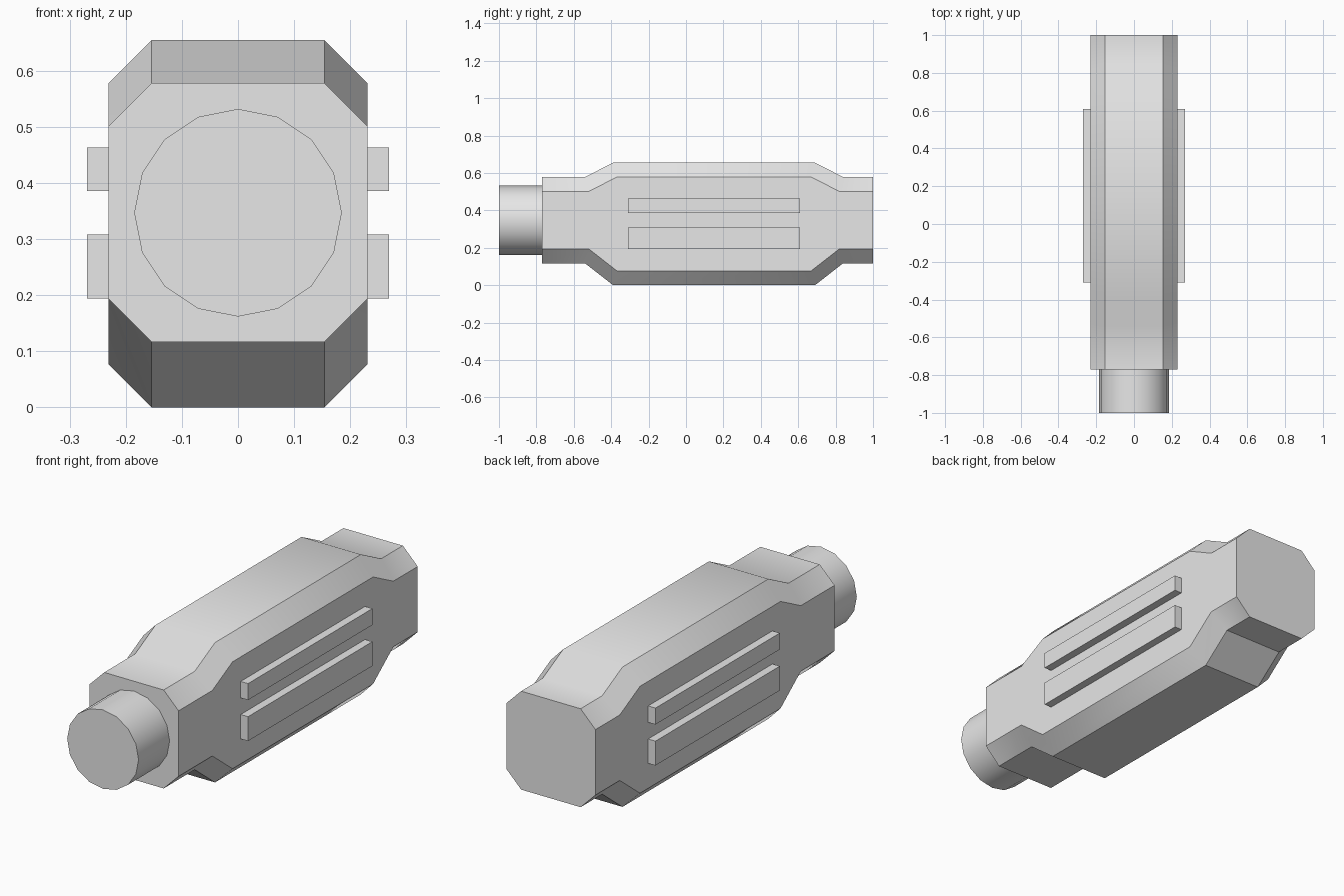
import bpy
import bmesh
import math

cube = bpy.data.objects.get("Cube")
if cube:
    bpy.data.objects.remove(cube, do_unlink=True)

grey = bpy.data.materials.new("light_grey")
grey.use_nodes = True
grey.diffuse_color = (0.8, 0.8, 0.8, 1)
grey.node_tree.nodes["Principled BSDF"].inputs["Base Color"].default_value = (0.8, 0.8, 0.8, 1)

HALF_WIDTH = 0.231
FLAT_HALF = 0.154
CHAMFER = 0.077
AXIS_Z = 0.347


def finish(obj, name):
    """Name a part, colour it and smooth its shallow edges."""
    obj.name = name
    obj.data.name = name
    obj.data.materials.append(grey)
    bpy.ops.object.select_all(action="DESELECT")
    obj.select_set(True)
    bpy.context.view_layer.objects.active = obj
    bpy.ops.object.shade_smooth_by_angle(angle=math.radians(30))


def box(name, low, high):
    bpy.ops.mesh.primitive_cube_add(size=1)
    obj = bpy.context.object
    for v in obj.data.vertices:
        v.co = [a if c < 0 else b for c, a, b in zip(v.co, low, high)]
    finish(obj, name)


# Chamfered body: (flat y, chamfer y, bottom z, top z) at each station
stations = [
    (-0.77, -0.77, 0.117, 0.578),
    (-0.54, -0.52, 0.117, 0.578),
    (-0.39, -0.37, 0.0, 0.655),
    (0.69, 0.67, 0.0, 0.655),
    (0.84, 0.82, 0.117, 0.578),
    (1.0, 1.0, 0.117, 0.578),
]
bm = bmesh.new()
rings = []
for y, yc, low, high in stations:
    right_side = [(FLAT_HALF, y, low), (HALF_WIDTH, yc, low + CHAMFER),
                  (HALF_WIDTH, yc, high - CHAMFER), (FLAT_HALF, y, high)]
    left_side = [(-px, py, pz) for px, py, pz in reversed(right_side)]
    rings.append([bm.verts.new(p) for p in right_side + left_side])
for a, b in zip(rings, rings[1:]):
    for i in range(len(a)):
        j = (i + 1) % len(a)
        bm.faces.new((a[i], a[j], b[j], b[i]))
bm.faces.new(rings[0])
bm.faces.new(rings[-1])
bmesh.ops.recalc_face_normals(bm, faces=bm.faces)
mesh = bpy.data.meshes.new("body")
bm.to_mesh(mesh)
bm.free()
body = bpy.data.objects.new("body", mesh)
bpy.context.collection.objects.link(body)
finish(body, "body")

# Round end stub at the front
bpy.ops.mesh.primitive_cylinder_add(vertices=16, radius=0.185, depth=0.23,
                                    location=(0, -0.885, AXIS_Z),
                                    rotation=(math.pi / 2, 0, 0))
finish(bpy.context.object, "front_stub")

# Raised grip bars on both sides
for side, sign in (("left", 1), ("right", -1)):
    x0, x1 = sorted((sign * (HALF_WIDTH - 0.01), sign * 0.269))
    for level, z0, z1 in (("upper", 0.386, 0.463), ("lower", 0.194, 0.308)):
        box(f"{side}_{level}_bar", (x0, -0.31, z0), (x1, 0.61, z1))
